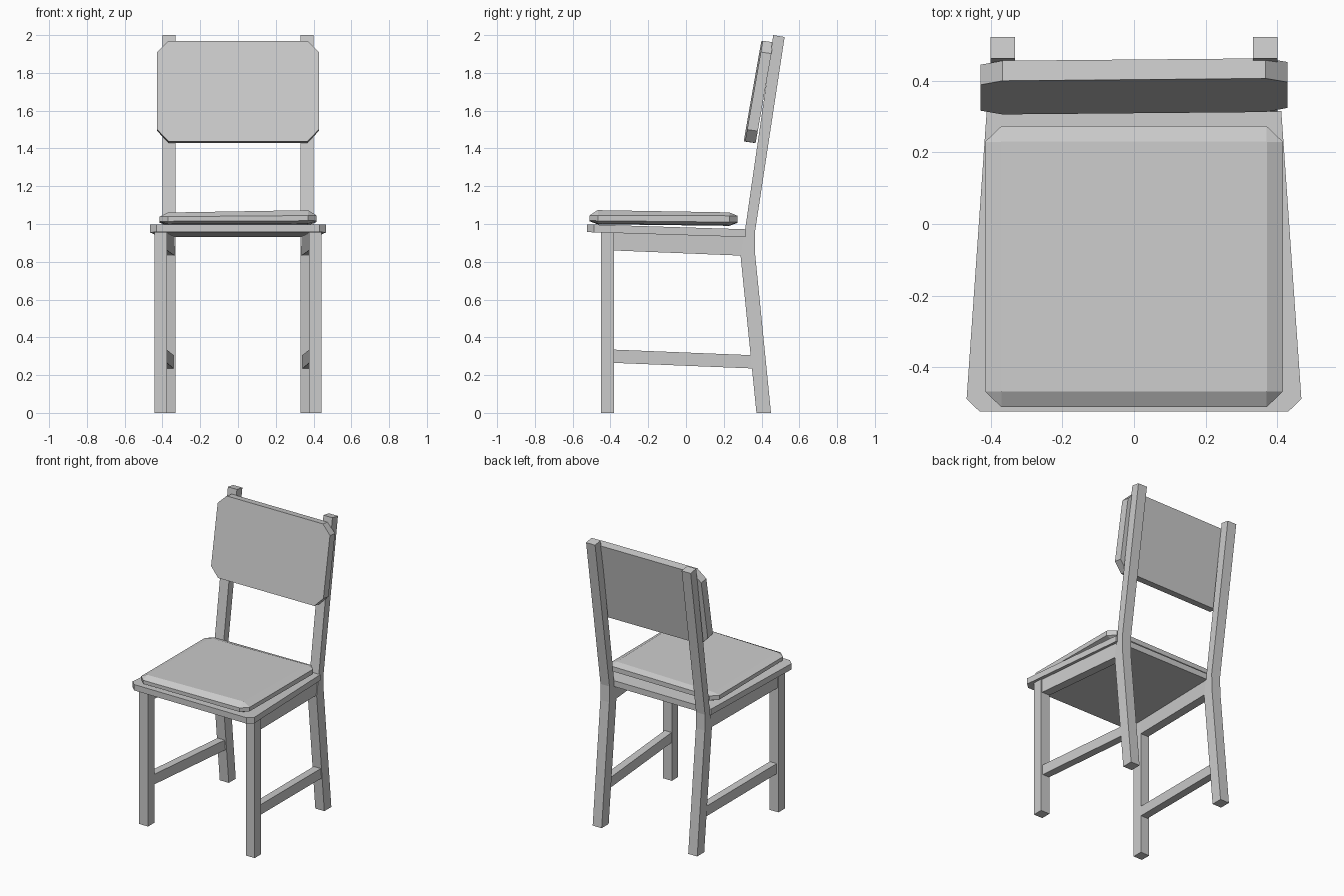
import bpy

if "Cube" in bpy.data.objects:
    bpy.data.objects.remove(bpy.data.objects["Cube"])


def loft(name, rings):
    """Solid skinned through rings of equal point count, capped at both ends."""
    n = len(rings[0])
    verts = [p for ring in rings for p in ring]
    faces = [list(range(n))[::-1], list(range(len(verts) - n, len(verts)))]
    for k in range(len(rings) - 1):
        for i in range(n):
            j = (i + 1) % n
            faces.append((k * n + i, k * n + j, (k + 1) * n + j, (k + 1) * n + i))
    mesh = bpy.data.meshes.new(name)
    mesh.from_pydata(verts, [], faces)
    obj = bpy.data.objects.new(name, mesh)
    bpy.context.collection.objects.link(obj)
    return obj


def mirror_x(obj):
    obj.modifiers.new("Mirror", "MIRROR").use_axis[0] = True


# Straight front legs
def leg_ring(z):
    return [(0.375, -0.45, z), (0.443, -0.45, z), (0.443, -0.38, z), (0.375, -0.38, z)]


mirror_x(loft("front_leg", [leg_ring(0), leg_ring(0.957)]))

# Bent rear legs continuing up as back posts (side profile in y, z)
post = [(0.373, 0), (0.45, 0), (0.366, 0.84), (0.364, 0.95), (0.522, 1.99),
        (0.462, 2.0), (0.31, 0.95), (0.289, 0.83)]
mirror_x(loft("rear_leg", [[(x, y, z) for y, z in post] for x in (0.332, 0.401)]))


# Side rails running from front legs to rear legs
def rail(name, front, back):
    rings = []
    for y, x0, x1, z0, z1 in (front, back):
        rings.append([(x0, y, z0), (x0, y, z1), (x1, y, z1), (x1, y, z0)])
    mirror_x(loft(name, rings))


rail("side_apron", (-0.385, 0.375, 0.435, 0.86, 0.956), (0.31, 0.335, 0.395, 0.832, 0.938))
rail("side_stretcher", (-0.385, 0.377, 0.43, 0.265, 0.335), (0.36, 0.341, 0.395, 0.235, 0.305))

# Tapered seat board, sloping down to the back, front corners clipped
plan = [(-0.431, -0.523), (0.431, -0.523), (0.467, -0.488), (0.411, 0.315),
        (-0.411, 0.315), (-0.467, -0.488)]
seat_rings = []
for z in (0.957, 0.998):
    seat_rings.append([(x, y, z - (y + 0.523) * 0.031) for x, y in plan])
loft("seat", seat_rings)


# Cushion with chamfered edges, slightly tilted
def cushion_ring(ox, oy, z, tilt_x, tilt_y):
    a, b, cy = 0.37, 0.348, -0.119
    pts = [(-a, -b - oy), (a, -b - oy), (a + ox, -b), (a + ox, b),
           (a, b + oy), (-a, b + oy), (-a - ox, b), (-a - ox, -b)]
    return [(x, y + cy, z + x * tilt_x - y * tilt_y) for x, y in pts]


loft("seat_cushion", [
    cushion_ring(0.001, 0.001, 0.996, 0.004, 0.012),
    cushion_ring(0.046, 0.044, 1.012, 0.004, 0.010),
    cushion_ring(0.046, 0.044, 1.041, 0.008, 0.002),
    cushion_ring(0.001, 0.001, 1.061, 0.017, 0.017)])

# Leaning back panel with clipped corners
panel = [(-0.367, 1.437), (0.367, 1.437), (0.428, 1.5), (0.428, 1.91),
         (0.367, 1.97), (-0.367, 1.97), (-0.428, 1.91), (-0.428, 1.5)]
panel_rings = []
for dy, dz in ((0.056, -0.008), (0.0, 0.0)):
    panel_rings.append([(x, 0.309 + (z - 1.437) * 0.176 + x * 0.009 + dy, z + dz)
                        for x, z in panel])
loft("back_panel", panel_rings)

# Make all normals face outward
import bmesh
for obj in bpy.context.collection.objects:
    bm = bmesh.new()
    bm.from_mesh(obj.data)
    bmesh.ops.recalc_face_normals(bm, faces=bm.faces)
    bm.to_mesh(obj.data)
    bm.free()
